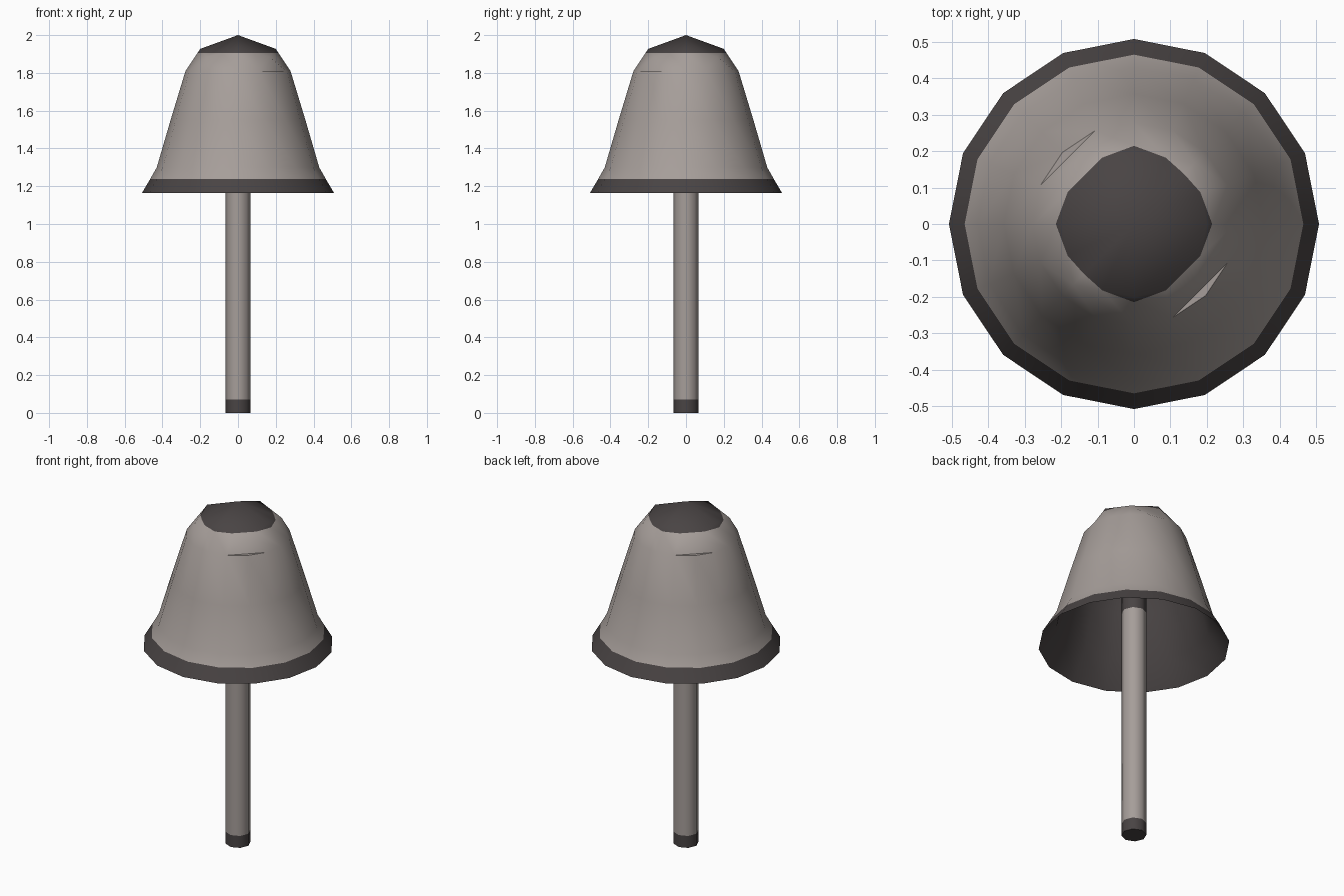
import bpy, bmesh, math

if "Cube" in bpy.data.objects:
    bpy.data.objects.remove(bpy.data.objects["Cube"])


def material(name, rgb):
    m = bpy.data.materials.new(name)
    m.diffuse_color = (*rgb, 1)
    m.use_nodes = True
    m.node_tree.nodes["Principled BSDF"].inputs["Base Color"].default_value = m.diffuse_color
    return m


pale = material("pale grey brown", (0.38, 0.34, 0.32))
dark = material("dark charcoal", (0.066, 0.057, 0.057))


def ring(bm, r, z, n):
    return [bm.verts.new((r * math.cos(2 * math.pi * i / n), r * math.sin(2 * math.pi * i / n), z))
            for i in range(n)]


def walls(bm, rings):
    for a, b in zip(rings, rings[1:]):
        n = len(a)
        for i in range(n):
            bm.faces.new((a[i], a[(i + 1) % n], b[(i + 1) % n], b[i]))


def crown(bm, outer, mid, corner, top):
    """Close a 16-sided ring with a 4 x 4 grid dome; mid and corner are (radius, z)."""
    o = lambda i: outer[i % 16]
    apex = bm.verts.new((0, 0, top))
    inner = []
    for j in range(8):
        r, z = corner if j % 2 else mid
        inner.append(bm.verts.new((r * math.cos(j * math.pi / 4), r * math.sin(j * math.pi / 4), z)))
    for j in range(1, 8, 2):
        c, p, q = inner[j], inner[j - 1], inner[(j + 1) % 8]
        bm.faces.new((o(2 * j - 2), o(2 * j - 1), c, p))
        bm.faces.new((o(2 * j + 1), o(2 * j + 2), q, c))
        # All grid diagonals run the same way
        if j in (3, 7):
            tris = ((o(2 * j - 1), o(2 * j + 1), c), (o(2 * j - 1), o(2 * j), o(2 * j + 1)),
                    (apex, p, q), (p, c, q))
        else:
            tris = ((o(2 * j - 1), o(2 * j), c), (o(2 * j), o(2 * j + 1), c),
                    (apex, p, c), (apex, c, q))
        for t in tris:
            bm.faces.new(t)


def finish(name, bm):
    bmesh.ops.recalc_face_normals(bm, faces=bm.faces)
    me = bpy.data.meshes.new(name)
    bm.to_mesh(me)
    bm.free()
    me.materials.append(pale)
    me.materials.append(dark)
    ob = bpy.data.objects.new(name, me)
    bpy.context.collection.objects.link(ob)
    bpy.ops.object.select_all(action='DESELECT')
    ob.select_set(True)
    bpy.context.view_layer.objects.active = ob
    bpy.ops.object.shade_smooth_by_angle(angle=math.radians(50))


# Bell cap outside: pale, with dark crown and rim
bm = bmesh.new()
outside = [ring(bm, r, z, 16) for r, z in
           [(0.278, 1.81), (0.357, 1.55), (0.43, 1.30), (0.465, 1.238), (0.508, 1.165)]]
rim = outside[-1]
walls(bm, outside)
crown(bm, outside[0], (0.2, 1.927), (0.235, 1.885), 2.0)
bmesh.ops.bisect_plane(bm, geom=bm.verts[:] + bm.edges[:] + bm.faces[:],
                       plane_co=(0, 0, 1.905), plane_no=(0, 0, 1))
for f in bm.faces:
    z = f.calc_center_median().z
    f.material_index = int(z > 1.905 or z < 1.238)
# Dark hollow underside, a thin shell inside the cap
done = set(bm.faces)
hollow = [rim] + [ring(bm, r, z, 16) for r, z in [(0.412, 1.30), (0.34, 1.55), (0.262, 1.80)]]
walls(bm, hollow)
crown(bm, hollow[-1], (0.19, 1.905), (0.22, 1.865), 1.975)
for f in bm.faces:
    if f not in done:
        f.material_index = 1
finish("cap", bm)

# Stem: dark foot and dark top hidden in the cap
bm = bmesh.new()
levels = [ring(bm, 0.067, z, 8) for z in (0, 0.07, 1.36, 1.9)]
walls(bm, levels)
bm.faces.new(levels[0])
bm.faces.new(levels[-1])
for f in bm.faces:
    f.material_index = int(not 0.07 < f.calc_center_median().z < 1.36)
finish("stem", bm)
